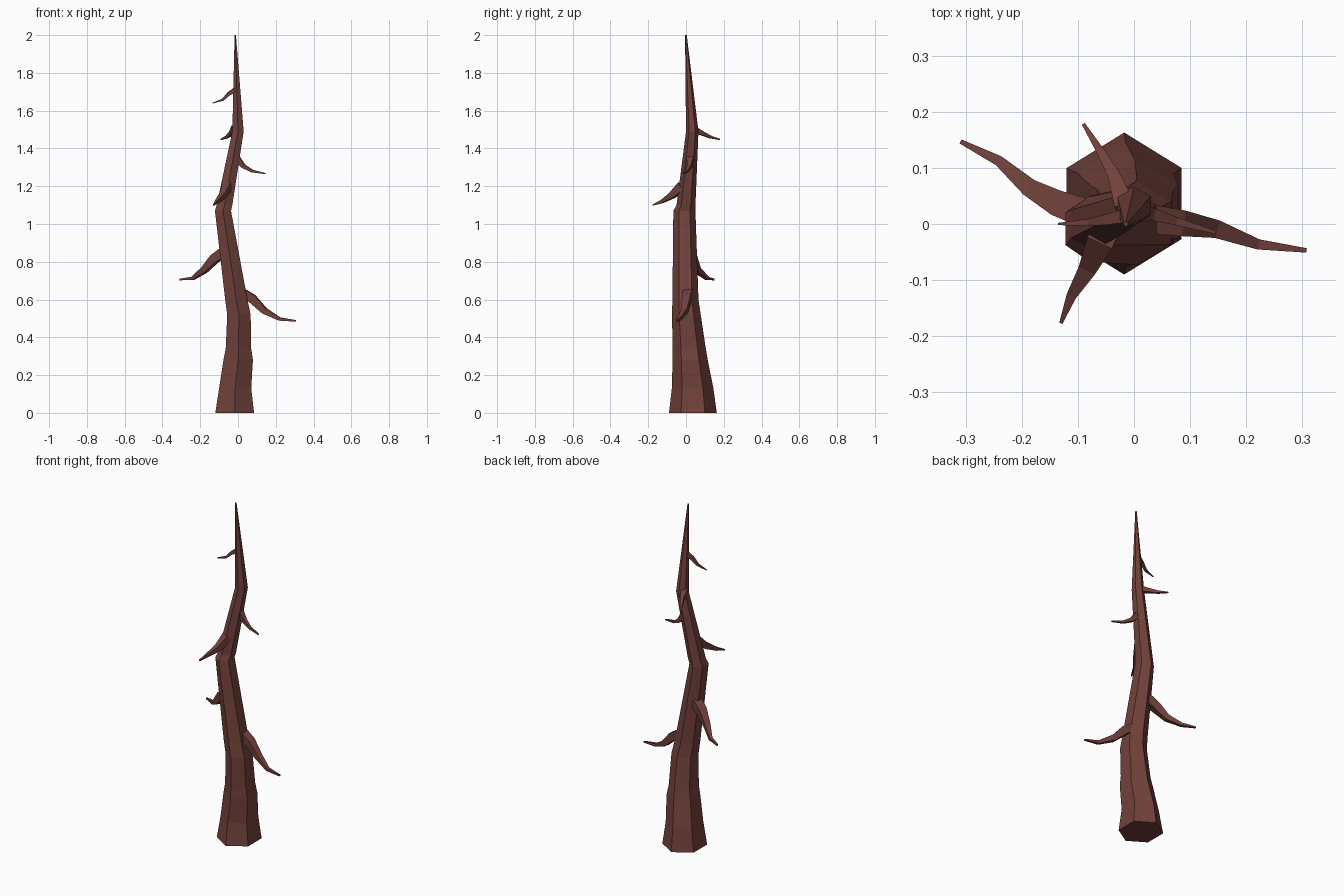
import bpy, bmesh, math
from mathutils import Vector

if "Cube" in bpy.data.objects:
    bpy.data.objects.remove(bpy.data.objects["Cube"])

bark = bpy.data.materials.new("dark red-brown bark")
bark.diffuse_color = (0.168, 0.053, 0.043, 1)
bark.use_nodes = True
bark.node_tree.nodes["Principled BSDF"].inputs["Base Color"].default_value = bark.diffuse_color


def skin(name, rings):
    """Bridge a list of equally sized point rings and cap both ends."""
    bm = bmesh.new()
    loops = [[bm.verts.new(p) for p in r] for r in rings]
    n = len(loops[0])
    for a, b in zip(loops, loops[1:]):
        for i in range(n):
            j = (i + 1) % n
            bm.faces.new((a[i], a[j], b[j], b[i]))
    bm.faces.new(loops[0])
    bm.faces.new(loops[-1])
    bmesh.ops.recalc_face_normals(bm, faces=bm.faces)
    me = bpy.data.meshes.new(name)
    bm.to_mesh(me)
    bm.free()
    me.materials.append(bark)
    ob = bpy.data.objects.new(name, me)
    bpy.context.collection.objects.link(ob)
    return ob


# Trunk: six-sided rings given as z, x min, x max, y min, y max
levels = [(0, -.12, .085, -.09, .163), (.13, -.10, .07, -.075, .145),
          (.28, -.077, .079, -.071, .115), (.34, -.065, .07, -.071, .105),
          (.52, -.057, .067, -.074, .078), (.60, -.068, .05, -.072, .066),
          (1.07, -.122, -.037, -.067, .05), (1.10, -.113, -.03, -.05, .05),
          (1.49, -.03, .03, 0, .066), (2, -.018, -.011, -.005, .004)]


def hexagon(z, x0, x1, y0, y1):
    cx, cy = (x0 + x1) / 2, (y0 + y1) / 2
    rx, ry = (x1 - x0) / 2 / math.cos(math.pi / 6), (y1 - y0) / 2
    angles = [math.radians(30 + 60 * k) for k in range(6)]
    return [(cx + rx * math.cos(a), cy + ry * math.sin(a), z) for a in angles]


skin("trunk", [hexagon(*l) for l in levels])


# Branches: drooping four-sided tapered paths
def branch(name, path, radii):
    pts = [Vector(p) for p in path]
    rings = []
    for i, p in enumerate(pts):
        d = (pts[min(i + 1, len(pts) - 1)] - pts[max(i - 1, 0)]).normalized()
        side = d.cross(Vector((0, 0, 1))).normalized()
        up = side.cross(d)
        r = radii[i]
        rings.append([p + side * r * s + up * r * u
                      for s, u in ((1, 1), (-1, 1), (-1, -1), (1, -1))])
    skin(name, rings)


big = (.026, .023, .016, .009, .004)
small = (.018, .011, .007, .003)
branch("lower_right_branch", [(.02, .01, .635), (.075, .003, .605), (.14, -.007, .54),
                              (.22, -.036, .497), (.307, -.047, .487)], big)
branch("lower_left_branch", [(-.075, .015, .85), (-.125, .032, .815), (-.18, .06, .755),
                             (-.24, .112, .712), (-.309, .147, .706)], big)
branch("front_branch", [(-.055, -.02, 1.20), (-.08, -.075, 1.15),
                        (-.11, -.125, 1.12), (-.13, -.176, 1.10)], (.024, .016, .009, .003))
branch("middle_right_branch", [(-.005, .022, 1.345), (.03, .018, 1.305),
                               (.075, .005, 1.28), (.145, -.015, 1.267)], small)
branch("back_branch", [(-.015, .03, 1.505), (-.035, .085, 1.48),
                       (-.06, .13, 1.46), (-.09, .178, 1.448)], small)
branch("upper_left_branch", [(-.015, .015, 1.71), (-.048, .008, 1.69),
                             (-.08, .003, 1.658), (-.135, 0, 1.64)], (.012, .009, .006, .002))
